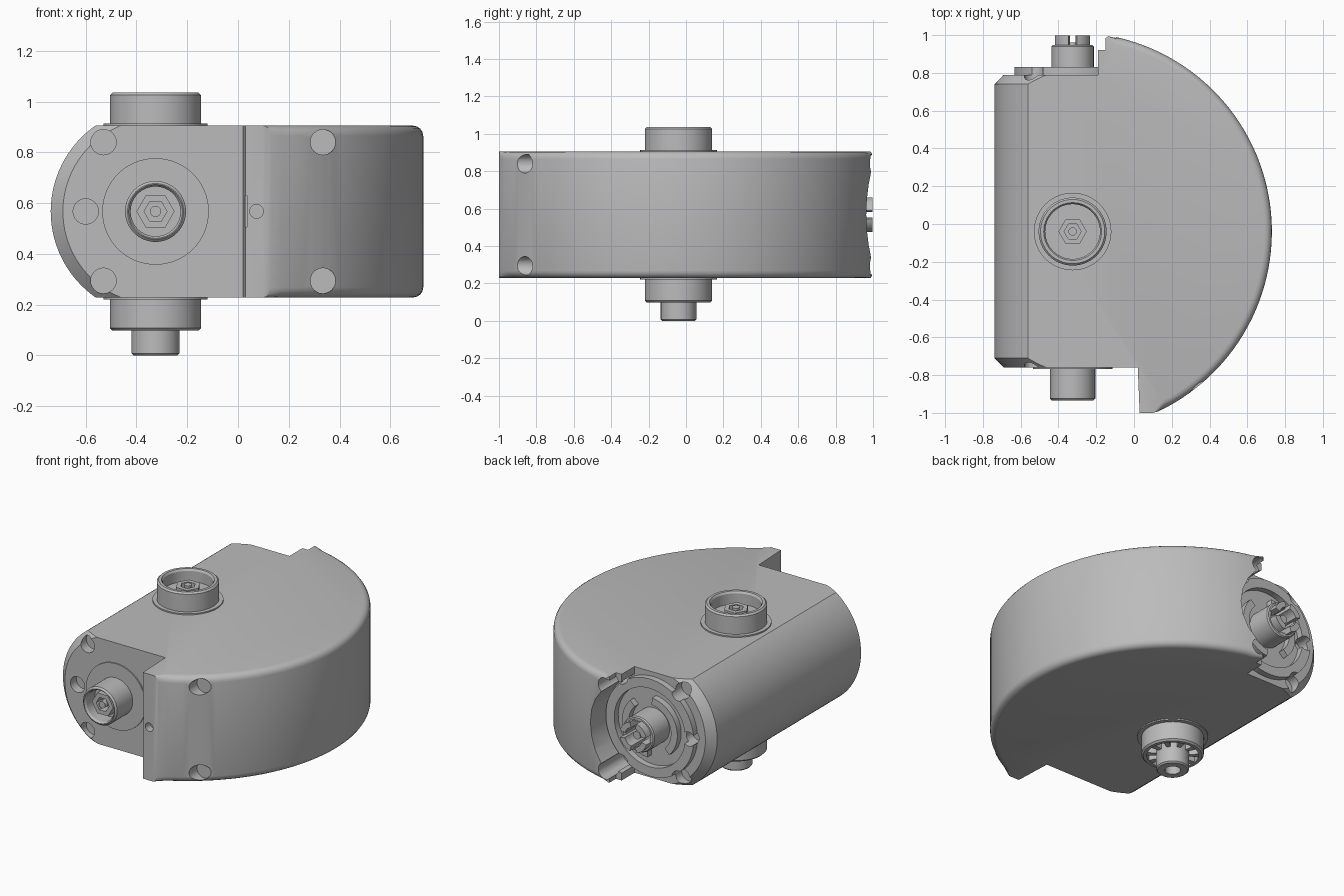
import bpy, bmesh, math
from mathutils import Vector, Matrix

if "Cube" in bpy.data.objects:
    bpy.data.objects.remove(bpy.data.objects["Cube"])

CX, CY, CZ = -0.325, -0.04, 0.567      # shared hub centre
Z0, Z1 = 0.228, 0.905                  # body bottom and top
FRONT, BACK = -0.76, 0.79              # flat end faces of the barrel
R_ARC = 1.055

grey = bpy.data.materials.new("grey")
grey.diffuse_color = (0.5, 0.5, 0.5, 1)
grey.use_nodes = True
grey.node_tree.nodes["Principled BSDF"].inputs["Base Color"].default_value = grey.diffuse_color


def finish(name, bm, matrix=None):
    bmesh.ops.remove_doubles(bm, verts=bm.verts, dist=1e-5)
    bmesh.ops.recalc_face_normals(bm, faces=bm.faces)
    me = bpy.data.meshes.new(name)
    bm.to_mesh(me)
    bm.free()
    if matrix:
        me.transform(matrix)
    me.materials.append(grey)
    ob = bpy.data.objects.new(name, me)
    bpy.context.collection.objects.link(ob)
    return ob


def frame(origin, direction):
    d = Vector(direction)
    return Matrix.Translation(origin) @ d.to_track_quat('Z', 'Y').to_matrix().to_4x4()


def lathe(name, profile, origin, direction, segs=48):
    """Revolve (radius, height) points about a direction."""
    bm = bmesh.new()
    rings = [[bm.verts.new((r * math.cos(2 * math.pi * i / segs),
                            r * math.sin(2 * math.pi * i / segs), h))
              for i in range(segs)] if r > 0 else [bm.verts.new((0, 0, h))] * segs
             for r, h in profile]
    for a, b in zip(rings, rings[1:]):
        for i in range(segs):
            j = (i + 1) % segs
            vs = list(dict.fromkeys((a[i], a[j], b[j], b[i])))
            if len(vs) > 2:
                bm.faces.new(vs)
    return finish(name, bm, frame(origin, direction))


def prism(name, points, h0, h1, matrix=None):
    bm = bmesh.new()
    f = bm.faces.new([bm.verts.new((x, y, h0)) for x, y in points])
    top = bmesh.ops.extrude_face_region(bm, geom=[f])
    bmesh.ops.translate(bm, vec=(0, 0, h1 - h0),
                        verts=[v for v in top['geom'] if isinstance(v, bmesh.types.BMVert)])
    return finish(name, bm, matrix)


def box(name, x0, x1, y0, y1, z0, z1):
    return prism(name, [(x0, y0), (x1, y0), (x1, y1), (x0, y1)], z0, z1)


def arc_blocks(name, r0, r1, width, count, h0, h1, origin, direction, start=0.0):
    """Ring of curved blocks, each `width` degrees wide."""
    m = frame(origin, direction)
    for k in range(count):
        mid = start + 360 * k / count
        n = max(2, int(width / 8))
        angs = [math.radians(mid - width / 2 + width * i / n) for i in range(n + 1)]
        pts = [(r1 * math.cos(a), r1 * math.sin(a)) for a in angs]
        pts += [(r0 * math.cos(a), r0 * math.sin(a)) for a in reversed(angs)]
        smooth(prism(f"{name}_{k + 1}", pts, h0, h1, m))


def boolean(ob, cutter, op):
    mod = ob.modifiers.new("bool", 'BOOLEAN')
    mod.object, mod.operation, mod.solver = cutter, op, 'EXACT'
    bpy.context.view_layer.objects.active = ob
    bpy.ops.object.modifier_apply(modifier=mod.name)
    bpy.data.objects.remove(cutter)


def smooth(ob):
    bpy.ops.object.select_all(action='DESELECT')
    ob.select_set(True)
    bpy.context.view_layer.objects.active = ob
    bpy.ops.object.shade_smooth_by_angle(angle=math.radians(30))


def drill(ob, x, z, r, y0, y1):
    boolean(ob, lathe("drill", [(0, 0), (r, 0), (r, y1 - y0), (0, y1 - y0)],
                      (x, y0, z), (0, 1, 0), 24), 'DIFFERENCE')


# Round case: sector outline, rounded along the curved edge
a0 = math.atan2(-0.992 - CY, 0.13 - CX)
a1 = math.atan2(0.997 - CY, -0.13 - CX)
arc = [(CX + R_ARC * math.cos(a0 + (a1 - a0) * i / 56),
        CY + R_ARC * math.sin(a0 + (a1 - a0) * i / 56)) for i in range(57)]
outline = [(-0.40, FRONT), (0.02, FRONT), (0.03, -1.0), (0.10, -1.0)] + arc + [
    (-0.15, 0.985), (-0.15, 0.92), (-0.19, 0.92), (-0.19, BACK), (-0.40, BACK)]
case = prism("case", outline, Z0, Z1)
bm = bmesh.new()
bm.from_mesh(case.data)
on_arc = lambda v: abs(math.hypot(v.co.x - CX, v.co.y - CY) - R_ARC) < 0.002
rim = [e for e in bm.edges if all(on_arc(v) for v in e.verts)
       and abs(e.verts[0].co.z - e.verts[1].co.z) < 1e-4]
bmesh.ops.bevel(bm, geom=rim, offset=0.04, segments=4, profile=0.5, affect='EDGES')
bm.to_mesh(case.data)
bm.free()

# Barrel side with chamfered ends, trimmed to the case height
L = BACK - FRONT
barrel = lathe("barrel", [(0, 0), (0.365, 0), (0.413, 0.05), (0.413, L - 0.05),
                          (0.365, L), (0, L)], (CX, FRONT, CZ), (0, 1, 0), 96)
boolean(barrel, box("trim", -1, CX, -1.2, 1.2, Z0, Z1), 'INTERSECT')
boolean(case, barrel, 'UNION')

# Scoop for the back coupling, side notch and screw holes
drill(case, CX, CZ, 0.325, BACK, 1.2)
boolean(case, box("notch", 0, 0.035, -1.1, -0.93, 0.505, 0.63), 'DIFFERENCE')
back_plate = lathe("back_ring", [(0.25, -0.01), (0.31, -0.01), (0.31, 0.04), (0.25, 0.04),
                                 (0.25, -0.01)], (CX, BACK, CZ), (0, 1, 0), 64)
for z in (CZ - 0.273, CZ + 0.273):
    drill(case, -0.53, z, 0.05, -1.2, FRONT + 0.06)
    drill(case, 0.335, z, 0.05, -1.2, -0.82)
    for x in (-0.53, -0.12):
        drill(case, x, z, 0.05, BACK - 0.06, 1.2)
        drill(back_plate, x, z, 0.05, BACK - 0.06, 1.2)
drill(case, -0.60, CZ, 0.05, -1.2, FRONT + 0.06)
drill(case, -0.60, CZ, 0.045, BACK - 0.06, 1.2)
drill(back_plate, -0.60, CZ, 0.045, BACK - 0.06, 1.2)
drill(case, 0.073, CZ, 0.027, -1.2, -0.95)
smooth(case)
smooth(back_plate)


def socket(name, origin, d, flange, r, bore, height, floor):
    """Thin flange, bored tube, hexagonal nut and centre pin."""
    smooth(lathe(name + "_flange", [(0, -0.01), (flange, -0.01), (flange, 0.008), (0, 0.008)],
                 origin, d, 64))
    smooth(lathe(name + "_tube", [(0, 0), (r, 0), (r, height - 0.01), (r - 0.01, height),
                                  (bore + 0.008, height), (bore, height - 0.012),
                                  (bore, floor), (0, floor)], origin, d, 64))
    smooth(lathe(name + "_nut", [(0.045, floor - 0.01), (0.075, floor - 0.01),
                                 (0.075, height - 0.035), (0.045, height - 0.035),
                                 (0.045, floor - 0.01)], origin, d, 6))
    smooth(lathe(name + "_pin", [(0, floor - 0.01), (0.022, floor - 0.01),
                                 (0.022, height - 0.03), (0, height - 0.03)], origin, d, 16))


socket("top_socket", (CX, CY, Z1), (0, 0, 1), 0.205, 0.18, 0.145, 0.13, 0.05)
socket("front_socket", (CX, FRONT, CZ), (0, -1, 0), 0.21, 0.12, 0.098, 0.175, 0.08)

# Bottom hub: collar with a ribbed recess around a hollow post
base, down = (CX, CY, Z0), (0, 0, -1)
smooth(lathe("bottom_flange", [(0, -0.01), (0.205, -0.01), (0.205, 0.008), (0, 0.008)],
             base, down, 64))
smooth(lathe("bottom_hub", [(0, 0), (0.18, 0), (0.18, 0.12), (0.17, 0.13), (0.15, 0.13),
                            (0.15, 0.07), (0.095, 0.07), (0.095, 0.22), (0.087, 0.228),
                            (0.045, 0.228), (0.045, 0.16), (0, 0.16)], base, down, 64))
arc_blocks("bottom_rib", 0.09, 0.155, 14, 10, 0.065, 0.125, base, down)

# Back coupling: slotted tube, claws and two curved guards
rear, out = (CX, BACK, CZ), (0, 1, 0)
smooth(lathe("back_tube", [(0, -0.01), (0.112, -0.01), (0.112, 0.15), (0.105, 0.157),
                           (0.085, 0.157), (0.085, 0.06), (0, 0.06)], rear, out))
arc_blocks("back_claw", 0.06, 0.095, 62, 4, 0.05, 0.207, rear, out, 45)
arc_blocks("back_guard", 0.15, 0.195, 130, 2, -0.01, 0.04, rear, out, 20)
smooth(lathe("back_pin", [(0, 0.05), (0.025, 0.05), (0.025, 0.17), (0, 0.17)], rear, out, 16))
